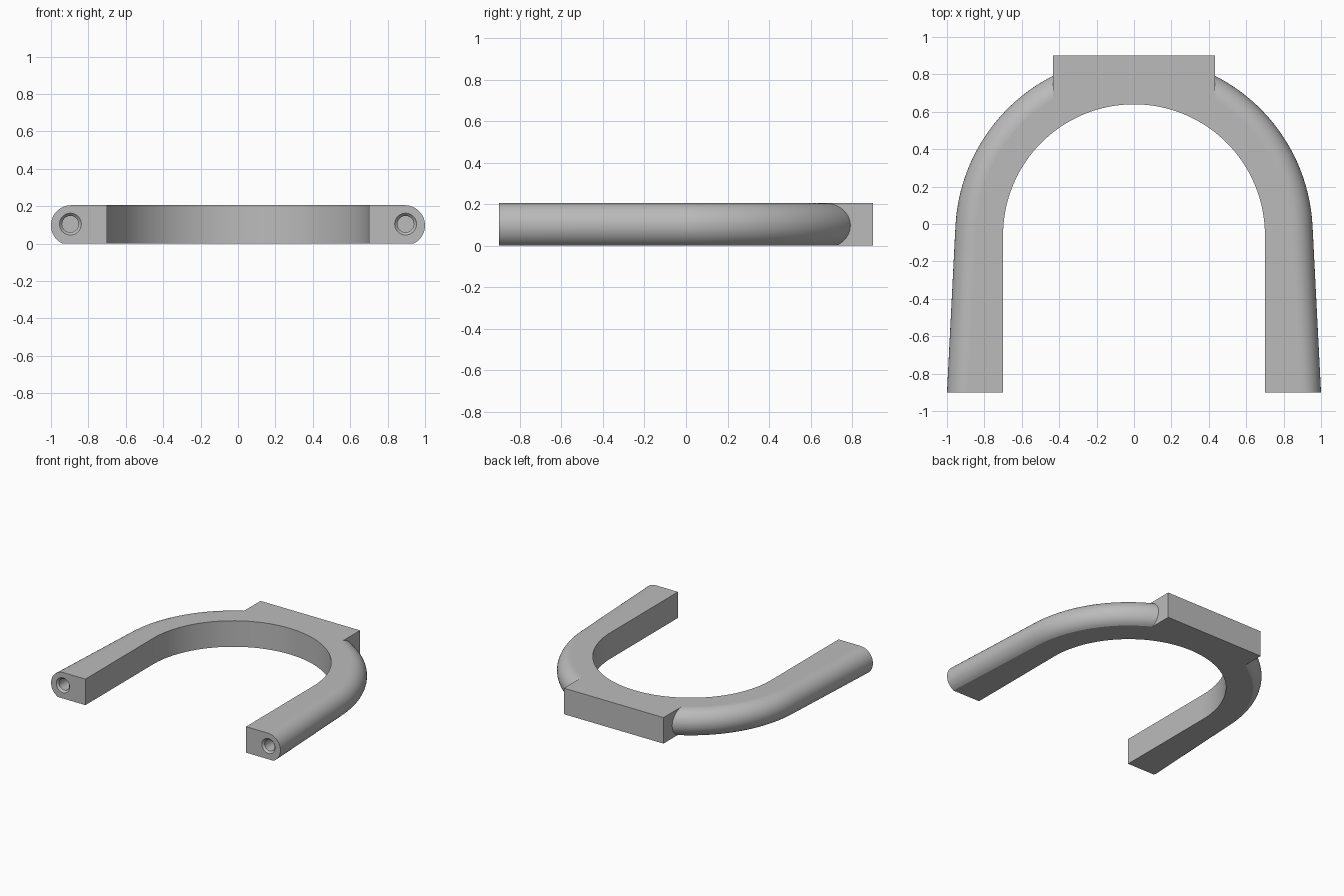
import bpy
import bmesh
from math import sin, cos, pi, asin
from mathutils import Vector

H = 0.205          # overall thickness
R_IN, R_OUT = 0.70, 0.956
CY = -0.06         # centre of the bend
FRONT, BACK = -0.90, 0.90
EDGE_R = 0.108     # radius of the rounded outer edge
TAPER = 0.05       # outward lean of the arms
STEPS, ARC = 64, 20

cube = bpy.data.objects.get("Cube")
if cube:
    bpy.data.objects.remove(cube, do_unlink=True)

grey = bpy.data.materials.new("plain grey")
grey.use_nodes = True
colour = (0.5, 0.5, 0.5, 1)
grey.diffuse_color = colour
grey.node_tree.nodes["Principled BSDF"].inputs["Base Color"].default_value = colour


def make_object(name, bm):
    bmesh.ops.recalc_face_normals(bm, faces=bm.faces)
    mesh = bpy.data.meshes.new(name)
    bm.to_mesh(mesh)
    bm.free()
    mesh.materials.append(grey)
    obj = bpy.data.objects.new(name, mesh)
    bpy.context.collection.objects.link(obj)
    return obj


def skin(name, rings):
    """Join equal closed rings of points and cap both ends."""
    bm = bmesh.new()
    loops = [[bm.verts.new(p) for p in ring] for ring in rings]
    n = len(loops[0])
    for a, b in zip(loops, loops[1:]):
        for i in range(n):
            j = (i + 1) % n
            bm.faces.new((a[i], a[j], b[j], b[i]))
    bm.faces.new(loops[0])
    bm.faces.new(loops[-1])
    return make_object(name, bm)


def section(inner, outer):
    """Flat inner wall, flat top and bottom, rounded outer edge."""
    out = (outer - inner).normalized()
    centre = outer - out * EDGE_R
    cz = H - EDGE_R
    low = -asin(cz / EDGE_R)
    pts = [inner, inner + Vector((0, 0, H))]
    for i in range(ARC + 1):
        a = pi / 2 + (low - pi / 2) * i / ARC
        pts.append(centre + out * EDGE_R * cos(a) + Vector((0, 0, cz + EDGE_R * sin(a))))
    return pts


def on_circle(r, a):
    return Vector((r * cos(a), CY + r * sin(a), 0))


# Horseshoe: straight arm, half-circle bend, straight arm
rings = [section(Vector((R_IN, FRONT, 0)), Vector((1, FRONT, 0)))]
for i in range(STEPS + 1):
    t = i / STEPS
    rings.append(section(on_circle(R_IN, pi * t),
                         on_circle(R_OUT, TAPER + (pi - 2 * TAPER) * t)))
rings.append(section(Vector((-R_IN, FRONT, 0)), Vector((-1, FRONT, 0))))
body = skin("horseshoe_body", rings)


def boolean(cutter, operation):
    mod = body.modifiers.new(cutter.name, "BOOLEAN")
    mod.operation = operation
    mod.solver = "EXACT"
    mod.object = cutter
    bpy.ops.object.modifier_apply(modifier=mod.name)
    bpy.data.objects.remove(cutter, do_unlink=True)


bpy.context.view_layer.objects.active = body
body.select_set(True)

# Rectangular mounting block at the back of the bend
bm = bmesh.new()
bmesh.ops.create_cube(bm, size=1)
for v in bm.verts:
    v.co = (v.co.x * 0.868, 0.65 if v.co.y < 0 else BACK, H if v.co.z > 0 else 0)
boolean(make_object("mounting_block", bm), "UNION")

# Blind chamfered hole in the end of each arm
profile = [(-0.015, 0.073), (0.015, 0.044), (0.25, 0.044)]
for side, name in ((1, "left_hole"), (-1, "right_hole")):
    rings = [[Vector((side * 0.896 + r * cos(k * pi / 16), FRONT + d, 0.104 + r * sin(k * pi / 16)))
              for k in range(32)] for d, r in profile]
    boolean(skin(name, rings), "DIFFERENCE")

# Smooth the curved faces, keep the flat ones flat
bpy.ops.object.shade_smooth_by_angle(angle=0.5)
for face in body.data.polygons:
    if max(abs(c) for c in face.normal.yz) > 0.9999:
        face.use_smooth = False
